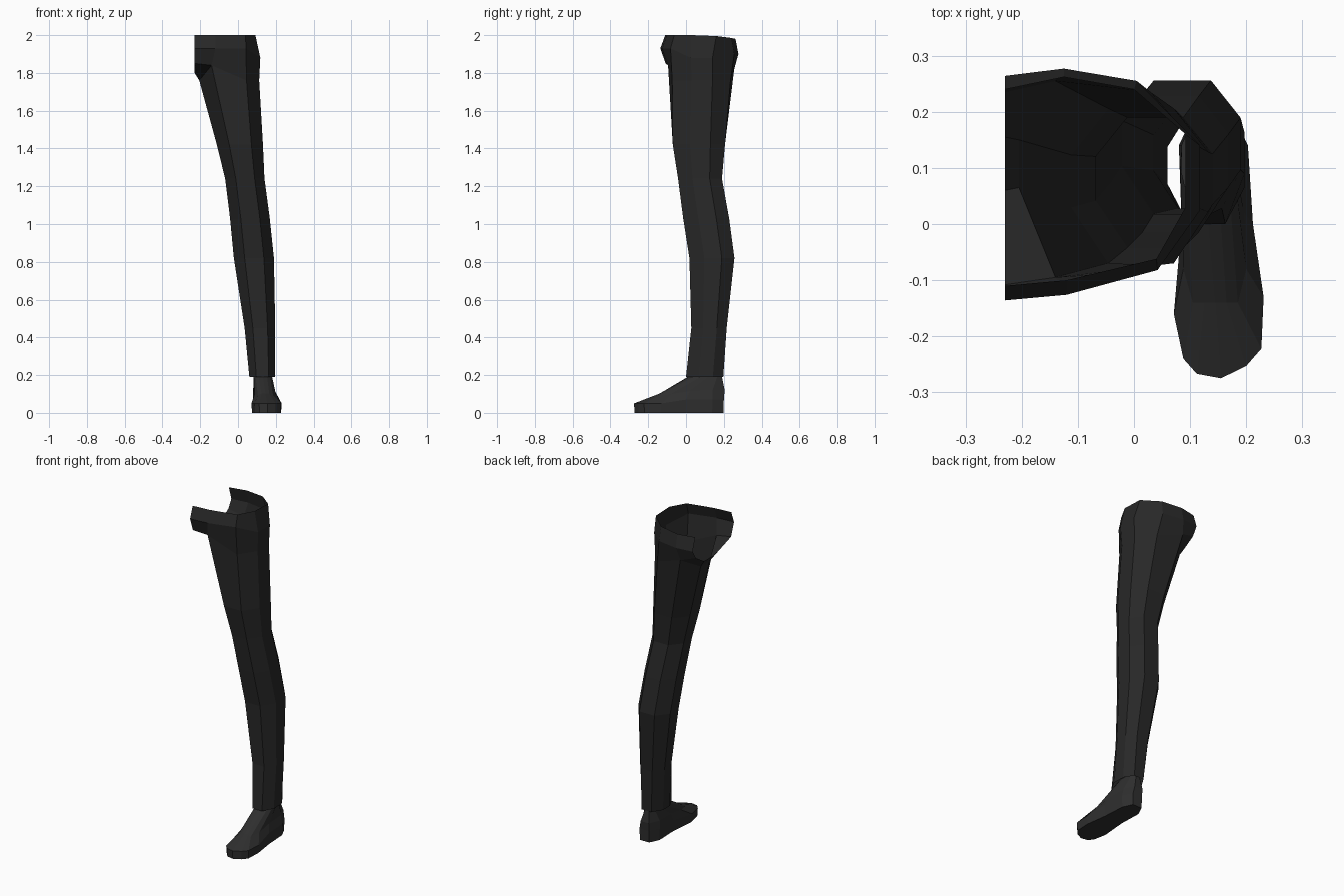
import bpy, bmesh, math


def material(name, c):
    m = bpy.data.materials.new(name)
    m.diffuse_color = (*c, 1)
    return m


def finish(name, bm, mat):
    me = bpy.data.meshes.new(name)
    bm.to_mesh(me)
    bm.free()
    me.materials.append(mat)
    ob = bpy.data.objects.new(name, me)
    bpy.context.collection.objects.link(ob)
    return ob


def loft(bm, rows, closed=True):
    for a, b in zip(rows, rows[1:]):
        n = len(a)
        for i in range(n if closed else n - 1):
            j = (i + 1) % n
            bm.faces.new((a[i], a[j], b[j], b[i]))


def row(bm, pts):
    return [bm.verts.new(p) for p in pts]


def octagon(z, x0, x1, y0, y1):
    # inner-front, front-inner, front-outer, outer-front, ... back to inner-back
    fr = [(0, .36), (.27, 0), (.75, 0), (1, .33), (1, .72), (.75, 1), (.27, 1), (0, .7)]
    return [(x0 + u * (x1 - x0), y0 + v * (y1 - y0), z) for u, v in fr]


cloth = material("charcoal cloth", (.021, .021, .021))
leather = material("dark leather", (.028, .028, .028))

# trouser leg: open tube of eight-sided rings
bm = bmesh.new()
leg = [row(bm, octagon(*r)) for r in (
    (.19, .06, .197, 0, .197),
    (.45, .035, .197, .028, .215),
    (.82, -.022, .19, .018, .256),
    (1.03, -.042, .168, -.015, .228),
    (1.24, -.068, .14, -.042, .19),
    (1.42, -.112, .132, -.07, .206))]
top = row(bm, [(-.205, .065, 1.76), (-.14, -.095, 1.84), (.045, -.073, 1.76), (.112, .03, 1.76),
               (.112, .14, 1.76), (.03, .235, 1.76), (-.14, .255, 1.82), (-.205, .15, 1.76)])
loft(bm, leg + [top])

# hip and waistband: open on the centre line
low = row(bm, [(-.23, -.136, 1.93), (-.12, -.126, 1.93), (.042, -.082, 1.93), (.118, .025, 1.88),
               (.118, .14, 1.88), (.005, .255, 1.9), (-.125, .277, 1.9), (-.23, .264, 1.9)])
rim = row(bm, [(-.23, -.11, 2), (-.12, -.1, 2), (.04, -.062, 2), (.092, .03, 2),
               (.092, .16, 1.995), (0, .24, 1.985), (-.125, .262, 1.98), (-.23, .24, 1.98)])
loft(bm, [low, rim], False)
loft(bm, [top[1:7], low[1:7]], False)

# crotch gusset along the centre line
cf, xf, xb, cb = row(bm, [(-.23, -.108, 1.85), (-.23, .06, 1.8), (-.23, .155, 1.8), (-.23, .235, 1.85)])
for f in ((top[0], top[1], cf, xf), (cf, top[1], low[1], low[0]), (top[7], top[0], xf, xb),
          (top[6], top[7], xb, cb), (top[6], cb, low[7], low[6])):
    bm.faces.new(f)
finish("trouser_leg", bm, cloth)

# shoe: sole outline lofted up over the instep to the ankle
bm = bmesh.new()
outline = [(.155, -.275), (.2, -.253), (.227, -.222), (.231, -.13), (.212, .0), (.203, .14), (.175, .2),
           (.11, .2), (.08, .14), (.085, .0), (.071, -.16), (.088, -.24), (.112, -.267)]
sole = row(bm, [(.152 + (x - .152) * .96, y * .99, 0) for x, y in outline])
welt = row(bm, [(x, y, .05 if y < 0 else .07) for x, y in outline])
mid = row(bm, [(.145, -.14, .102), (.165, -.14, .102), (.185, -.14, .094), (.2, -.08, .1),
               (.196, .02, .115), (.192, .14, .12), (.165, .204, .12), (.11, .204, .12), (.08, .14, .12),
               (.085, .02, .115), (.088, -.08, .1), (.105, -.14, .094), (.125, -.14, .102)])
ankle = []
for i in range(13):
    a = -math.pi / 2 + i * math.tau / 13
    ankle.append((.13 + .048 * math.cos(a), .112 + .078 * math.sin(a), .205))
ankle = row(bm, ankle)
loft(bm, [sole, welt, mid, ankle])
bm.faces.new(sole[::-1])
finish("shoe", bm, leather)
